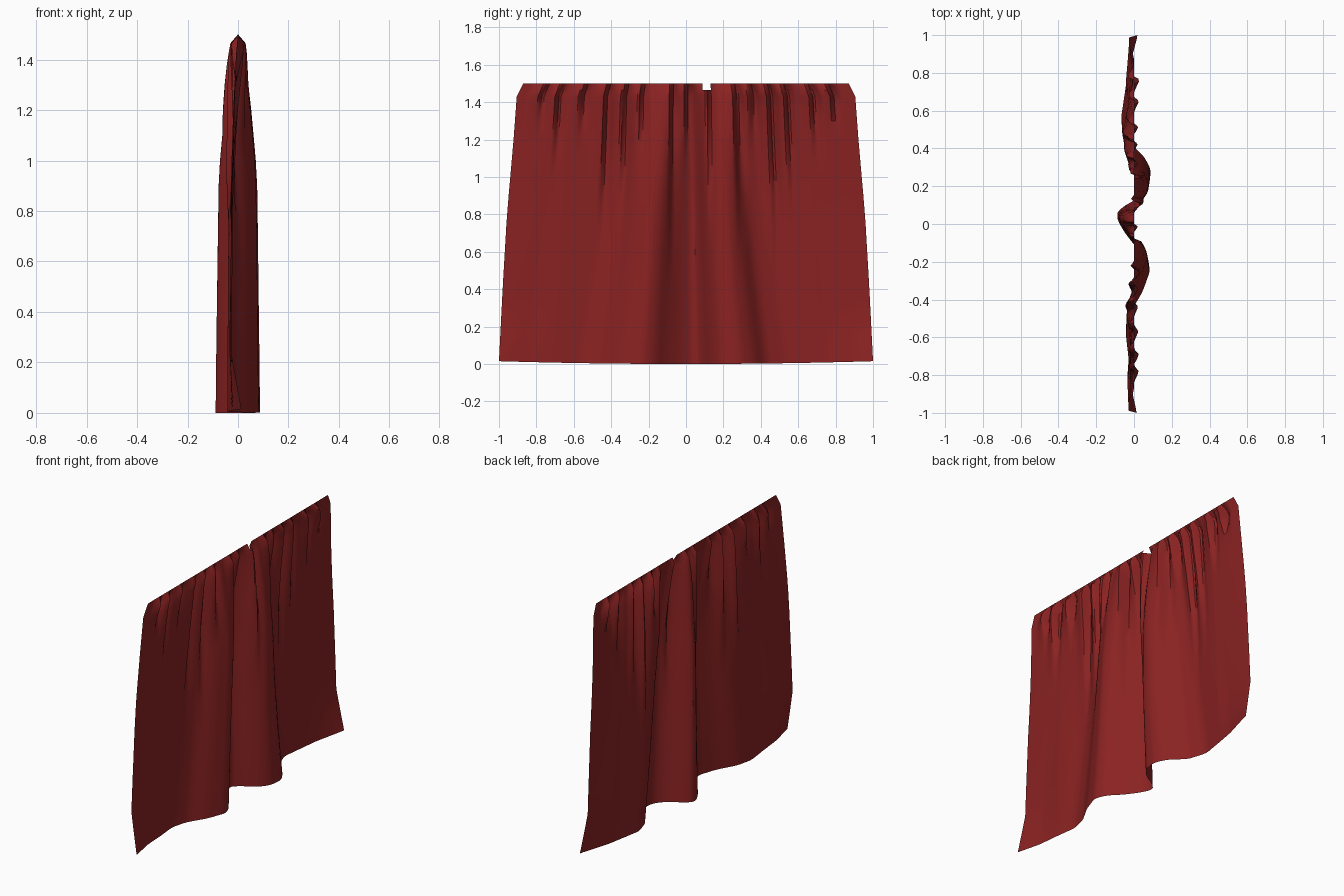
import bpy
import bmesh
import math

cube = bpy.data.objects.get("Cube")
if cube:
    bpy.data.objects.remove(cube, do_unlink=True)

# Deep red cloth
cloth = bpy.data.materials.new("deep_red_cloth")
cloth.use_nodes = True
colour = (0.255, 0.016, 0.016, 1)
cloth.diffuse_color = colour
cloth.node_tree.nodes["Principled BSDF"].inputs["Base Color"].default_value = colour

# Large folds along the hem: (position across, depth)
HEM = [(-1, .015), (-.85, -.018), (-.7, -.03), (-.57, -.045), (-.47, -.02), (-.36, .045),
       (-.24, .088), (-.17, .06), (-.11, 0), (-.03, -.06), (.04, -.095), (.08, -.08),
       (.14, .03), (.2, .08), (.29, .09), (.37, .045), (.43, -.03), (.55, -.07),
       (.8, -.033), (1, .02)]
# Fold strength, depth limit and half width by height
STRENGTH = [(0, 1), (.5, .93), (.95, .86), (1.2, .6), (1.42, .25), (1.47, .1), (1.5, 0)]
LIMIT = [(0, .1), (1, .082), (1.2, .064), (1.4, .042), (1.465, .03), (1.5, 0)]
HALF_WIDTH = [(0, 1), (.4, .98), (.8, .957), (1.2, .922), (1.43, .905), (1.5, .87)]
# Gathered pleats: (position across, height where the pleat dies out)
PLEATS = [(-.87, 1.35), (-.77, 1.05), (-.63, 1.25), (-.49, .7), (-.38, .7), (-.28, 1.1),
          (-.1, .5), (-.01, 1.1), (.12, .6), (.28, .6), (.37, 1.2), (.48, .5),
          (.58, .75), (.73, 1.1), (.85, 1.3)]
HEIGHTS = [0, .07, .15, .25, .35, .45, .6, .75, .9, 1.0, 1.1, 1.2, 1.3, 1.38, 1.43, 1.465, 1.5]
COLUMNS = 160


def sample(table, t):
    """Interpolate a table of pairs."""
    for (a, va), (b, vb) in zip(table, table[1:]):
        if t <= b:
            return va + (vb - va) * max(0, (t - a) / (b - a))
    return table[-1][1]


def fold_depth(u, z):
    """Large folds that draw together with height, with edges curling at the hem."""
    gather = 1 + .38 * min(1, z / 1.1) * (1 - u * u)
    across = u * gather
    soft = sum(sample(HEM, across + d) for d in (-.02, 0, .02)) / 3
    curl = .045 * min(1, z / .25) * max(0, abs(u) - .7) / .3
    return (soft - curl) * sample(STRENGTH, z)


def pleat_depth(u, z):
    """Slow rise on one side of each pleat, sharp drop on the other."""
    shape = [(-.07, 0), (0, 1), (.025, -1), (.07, 0)]
    total = 0
    for place, end in PLEATS:
        fade = min(1, max(0, (z - end) / (1.4 - end)))
        total += .028 * fade * sample(shape, u - place)
    return total


# Curtain sheet, pinched to a straight edge at the top
bm = bmesh.new()
rows = []
for z in HEIGHTS:
    row = []
    limit = sample(LIMIT, z)
    for i in range(COLUMNS + 1):
        u = 2 * i / COLUMNS - 1
        x = fold_depth(u, z) + pleat_depth(u, z)
        x = max(-limit, min(limit, x))
        lift = .015 * u * u * max(0, 1 - z)
        row.append(bm.verts.new((x, u * sample(HALF_WIDTH, z), z + lift)))
    rows.append(row)

for j in range(len(rows) - 1):
    for i in range(COLUMNS):
        face = bm.faces.new((rows[j][i], rows[j][i + 1], rows[j + 1][i + 1], rows[j + 1][i]))
        # Small gap in the top edge
        if j == len(rows) - 2 and .085 < face.calc_center_median().y < .135:
            bm.faces.remove(face)

loose = [v for v in bm.verts if not v.link_faces]
bmesh.ops.delete(bm, geom=loose, context='VERTS')
mesh = bpy.data.meshes.new("curtain")
bm.to_mesh(mesh)
bm.free()
mesh.materials.append(cloth)
curtain = bpy.data.objects.new("curtain", mesh)
bpy.context.collection.objects.link(curtain)
bpy.context.view_layer.objects.active = curtain
curtain.select_set(True)
bpy.ops.object.shade_smooth_by_angle(angle=math.radians(35))
